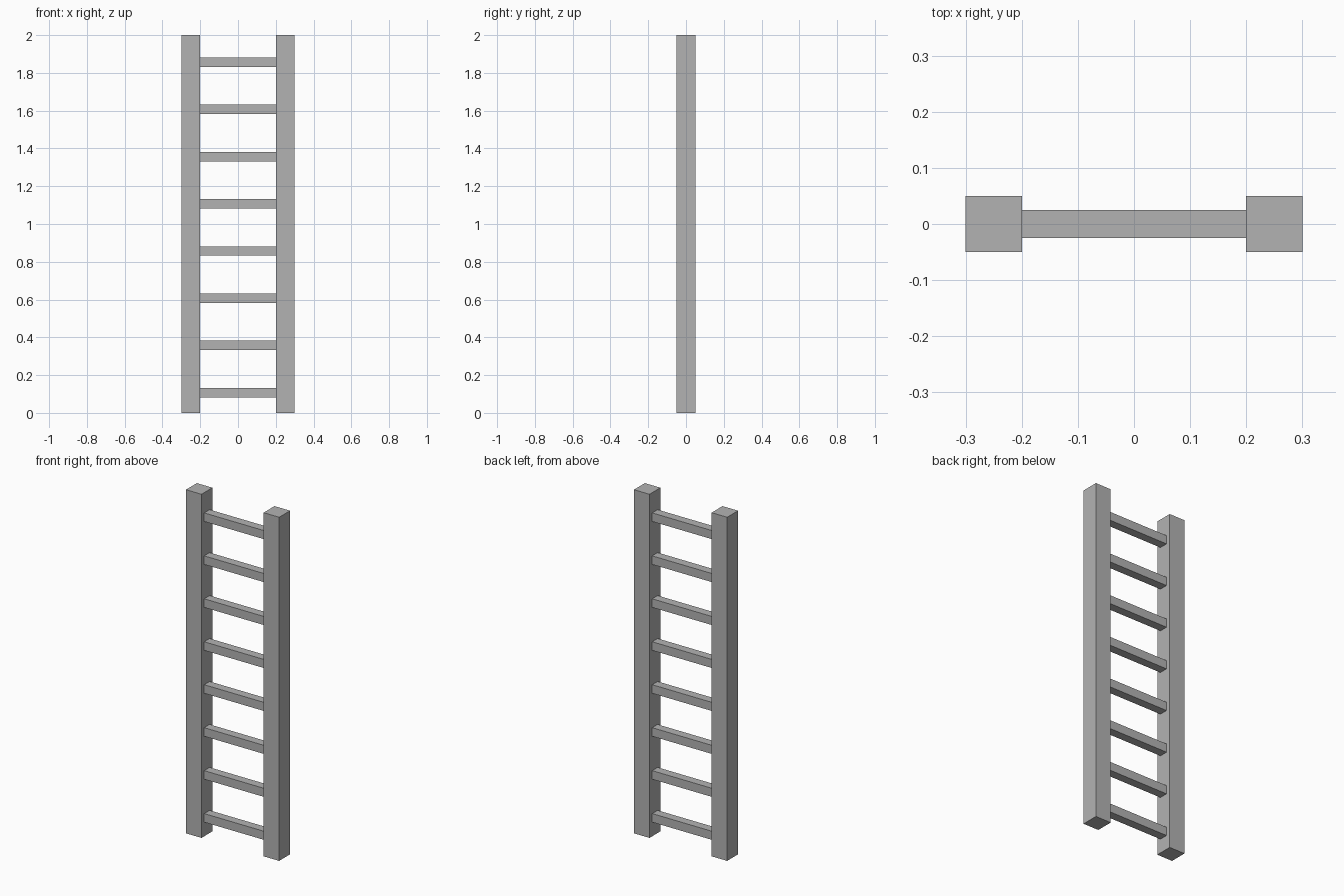
import bpy

if "Cube" in bpy.data.objects:
    bpy.data.objects.remove(bpy.data.objects["Cube"])

grey = bpy.data.materials.new("plain_grey")
grey.diffuse_color = (0.45, 0.45, 0.45, 1)
grey.use_nodes = True
grey.node_tree.nodes["Principled BSDF"].inputs["Base Color"].default_value = grey.diffuse_color


def box(name, centre, size):
    """Add a box with its dimensions baked into the mesh."""
    bpy.ops.mesh.primitive_cube_add(size=1, location=centre)
    obj = bpy.context.object
    obj.name = name
    obj.scale = size
    bpy.ops.object.transform_apply(location=False, rotation=False, scale=True)
    obj.data.materials.append(grey)
    return obj


# Two upright side rails
for side, x in (("left", -0.25), ("right", 0.25)):
    box(f"{side}_rail", (x, 0, 1.0), (0.1, 0.1, 2.0))

# Eight evenly spaced rungs spanning between the rails
for i in range(8):
    box(f"rung_{i + 1}", (0, 0, 0.107 + 0.25 * i), (0.4, 0.05, 0.05))
